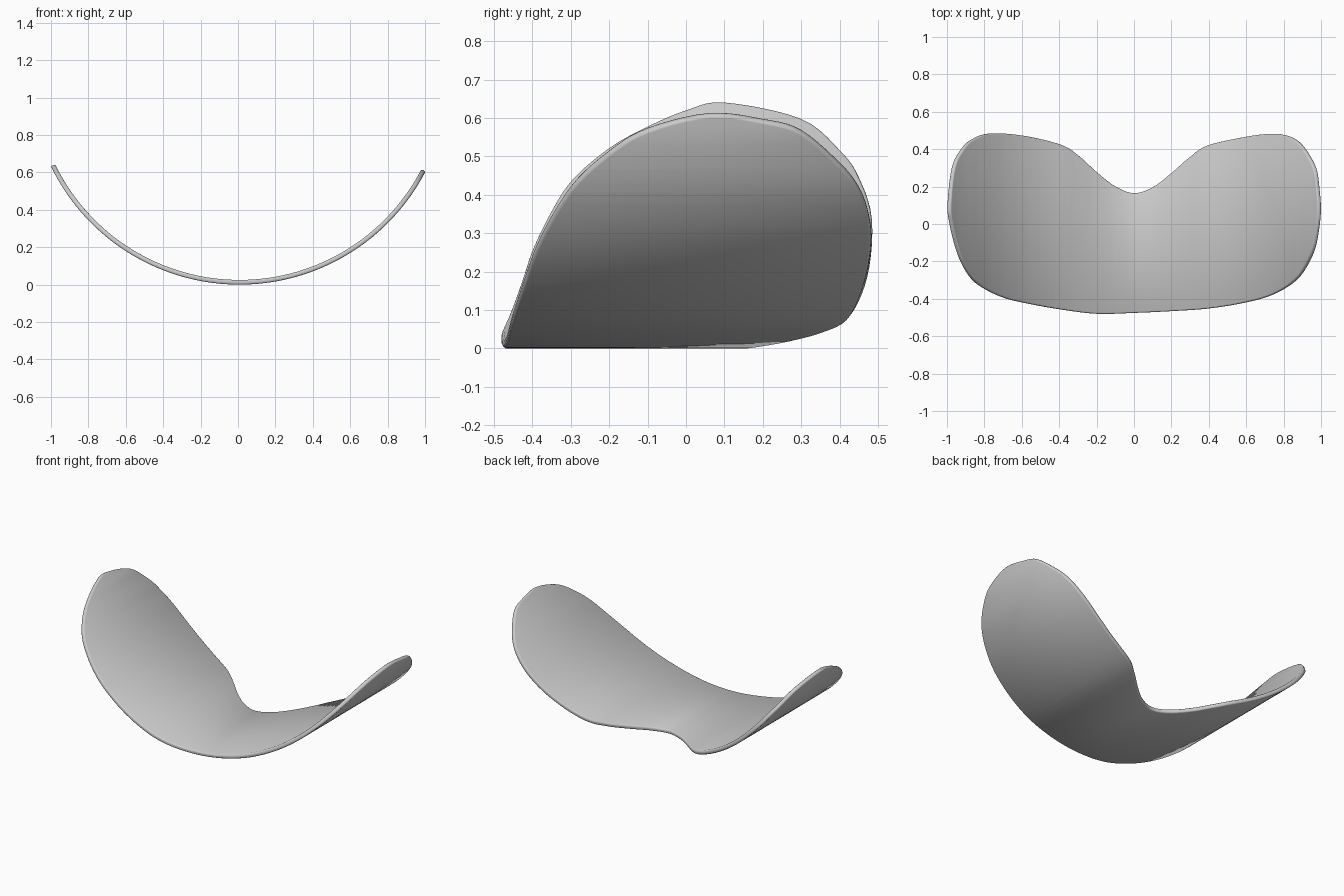
import bpy, bmesh
from math import sin, cos, radians
from mathutils import Vector

if "Cube" in bpy.data.objects:
    bpy.data.objects.remove(bpy.data.objects["Cube"])

R, CX, T = 1.12, 0.008, 0.025   # bend radius, bend axis x, shell thickness

# Unrolled outline: (bend angle in degrees, y), counter-clockwise
OUTLINE = [(-0.4, .165), (-5.5, .2), (-10.7, .275), (-16, .365), (-21.4, .425),
           (-32.9, .472), (-44.7, .484), (-52.3, .45), (-56.8, .4), (-61.7, .3),
           (-64.2, .1), (-63, 0), (-60.5, -.1), (-57.1, -.2), (-51.9, -.295),
           (-46.2, -.35), (-39.2, -.395), (-32.9, -.42), (-21.4, -.456),
           (-10.7, -.48), (0, -.475), (9.9, -.466), (20.5, -.452), (31.9, -.42),
           (41.5, -.377), (50.7, -.3), (56.7, -.2), (60.3, -.1), (62.6, .06),
           (61.7, .2), (60, .3), (54.8, .4), (50.7, .45), (46, .475),
           (40.5, .482), (31.9, .465), (20.5, .42), (15.1, .355), (9.9, .27),
           (4.7, .195)]


def smooth_loop(pts, steps):
    """Closed Catmull-Rom curve through the points."""
    out, n = [], len(pts)
    for i in range(n):
        a, b, c, d = (pts[(i + k) % n] for k in (-1, 0, 1, 2))
        for s in range(steps):
            t = s / steps
            out.append(0.5 * (2 * b + (c - a) * t + (2 * a - 5 * b + 4 * c - d) * t * t
                              + (3 * b - a - 3 * c + d) * t ** 3))
    return out


def inset(loop, d):
    """Move a counter-clockwise loop inward by d."""
    out = []
    for i, p in enumerate(loop):
        t = (loop[(i + 1) % len(loop)] - loop[i - 1]).normalized()
        out.append(p + Vector((-t.y, t.x)) * d)
    return out


loop = smooth_loop([Vector((radians(a) * R, y)) for a, y in OUTLINE], 5)

# Flat plate with softened rim
bm = bmesh.new()
rings = []
for d, h in [(.007, 0), (.002, .003), (0, .008), (0, T - .008), (.002, T - .003), (.007, T)]:
    rings.append([bm.verts.new((p.x, p.y, h)) for p in inset(loop, d)])
n = len(loop)
for lo, hi in zip(rings, rings[1:]):
    for i in range(n):
        j = (i + 1) % n
        bm.faces.new((lo[i], lo[j], hi[j], hi[i]))
bm.faces.new(rings[0][::-1])
bm.faces.new(rings[-1])

# Slice into strips so that the plate can bend
for k in range(-62, 63, 2):
    bmesh.ops.bisect_plane(bm, geom=bm.verts[:] + bm.edges[:] + bm.faces[:], dist=1e-5,
                           plane_co=(radians(k + 0.37) * R, 0, 0), plane_no=(1, 0, 0))

# Wrap the plate round the bend axis
for v in bm.verts:
    a, r = v.co.x / R, R - v.co.z
    v.co = (CX + r * sin(a), v.co.y, R - r * cos(a))
bmesh.ops.recalc_face_normals(bm, faces=bm.faces[:])

mesh = bpy.data.meshes.new("curved_shell")
bm.to_mesh(mesh)
bm.free()
shell = bpy.data.objects.new("curved_shell", mesh)
bpy.context.collection.objects.link(shell)
bpy.context.view_layer.objects.active = shell
shell.select_set(True)
bpy.ops.object.shade_smooth_by_angle(angle=radians(40))
